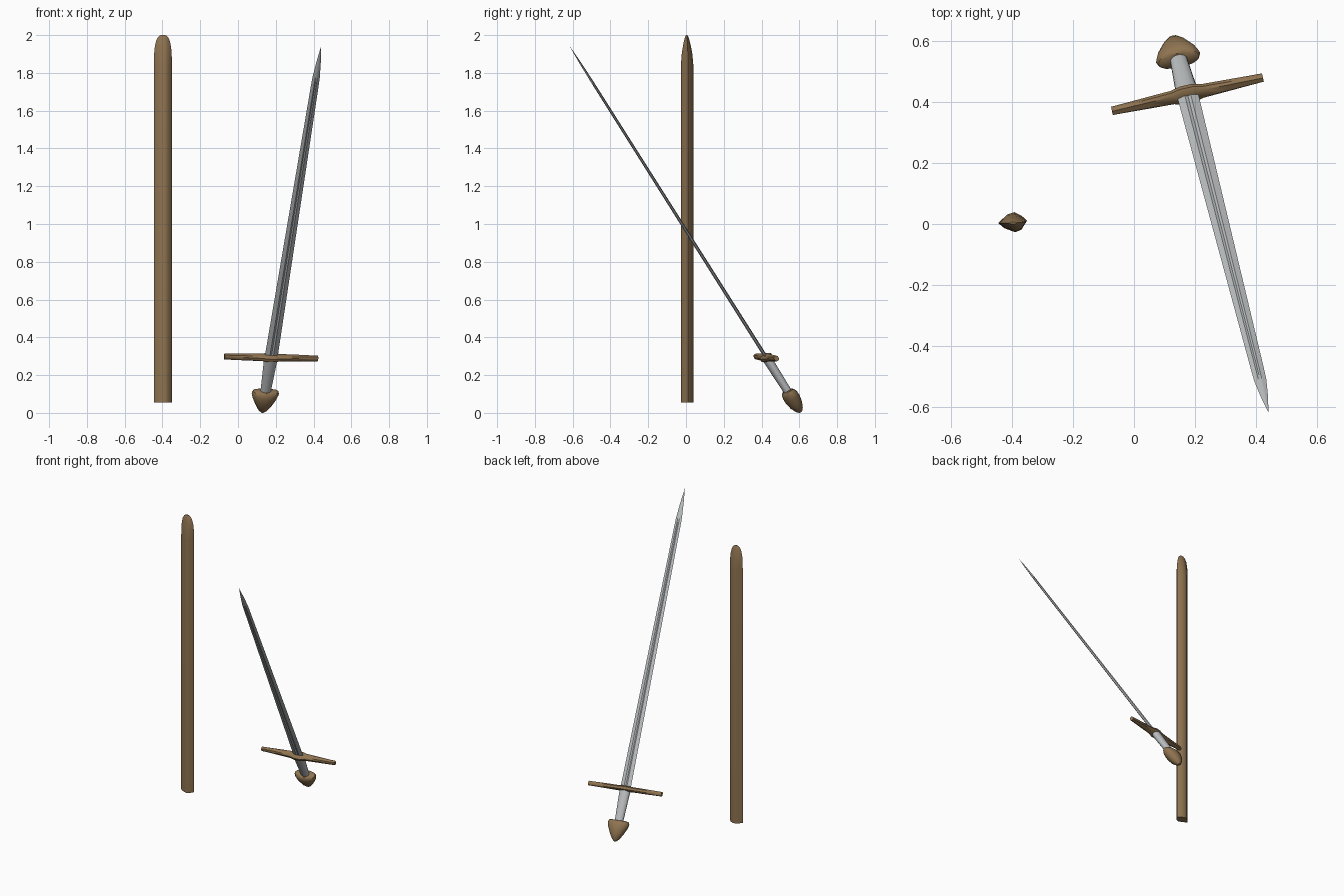
import bpy, bmesh, math
from mathutils import Vector, Matrix

cube = bpy.data.objects.get("Cube")
if cube:
    bpy.data.objects.remove(cube, do_unlink=True)


def material(name, rgb, metallic=0.0):
    m = bpy.data.materials.new(name)
    m.use_nodes = True
    m.diffuse_color = (*rgb, 1)
    m.node_tree.nodes["Principled BSDF"].inputs["Base Color"].default_value = (*rgb, 1)
    return m


brown = material("leather brown", (0.27, 0.17, 0.08))
steel = material("steel grey", (0.5, 0.52, 0.53))


def loft(name, rings, mat, frame, smooth=40):
    """Skin a list of equal-length point rings and cap both ends."""
    bm = bmesh.new()
    loops = [[bm.verts.new(p) for p in ring] for ring in rings]
    n = len(loops[0])
    for a, b in zip(loops, loops[1:]):
        for i in range(n):
            j = (i + 1) % n
            bm.faces.new((a[i], a[j], b[j], b[i]))
    bm.faces.new(loops[0][::-1])
    bm.faces.new(loops[-1])
    bmesh.ops.recalc_face_normals(bm, faces=bm.faces)
    mesh = bpy.data.meshes.new(name)
    bm.to_mesh(mesh)
    bm.free()
    mesh.materials.append(mat)
    obj = bpy.data.objects.new(name, mesh)
    bpy.context.collection.objects.link(obj)
    obj.matrix_world = frame
    bpy.ops.object.select_all(action="DESELECT")
    obj.select_set(True)
    bpy.context.view_layer.objects.active = obj
    bpy.ops.object.shade_smooth_by_angle(angle=math.radians(smooth))
    return obj


def oval(z, hx, hy, n=16):
    return [(hx * math.cos(t), hy * math.sin(t), z)
            for t in (2 * math.pi * i / n for i in range(n))]


# Sword frame: origin at the guard, z towards the tip, x along the guard
guard_centre = Vector((0.175, 0.425, 0.293))
tip = Vector((0.44, -0.615, 1.94))
axis = tip - guard_centre
length = axis.length
zax = axis.normalized()
yax = zax.cross(Vector((0.975, 0.215, -0.02))).normalized()
xax = yax.cross(zax)
sword = Matrix((xax, yax, zax)).transposed().to_4x4()
sword.translation = guard_centre


# Blade with a shallow central groove that fades out before the point
def blade_ring(z, hx, t, groove):
    half = [(hx, 0), (hx * 0.28, t), (0, t * groove), (-hx * 0.28, t)]
    return [(x, y, z) for x, y in half] + [(-x, -y, z) for x, y in half]


loft("blade", [blade_ring(0, 0.035, 0.008, 0.4),
               blade_ring(length * 0.87, 0.021, 0.006, 0.4),
               blade_ring(length * 0.9, 0.020, 0.0055, 1.1),
               blade_ring(length * 0.95, 0.012, 0.004, 1.1),
               blade_ring(length, 0.0005, 0.0005, 1)], steel, sword, 15)

# Grip
loft("grip", [oval(-0.24, 0.027, 0.021), oval(-0.12, 0.032, 0.023),
              oval(0, 0.037, 0.025)], steel, sword)


# Guard: bevelled bar, swollen around the blade
def guard_ring(x, a, b):
    outline = [(1, 0.5), (0.6, 1), (-0.6, 1), (-1, 0.5)]
    outline += [(-y, -z) for y, z in outline]
    return [(x, a * y, b * z) for y, z in outline]


half_guard = [(0.02, 0.030, 0.017), (0.05, 0.022, 0.015),
              (0.13, 0.018, 0.015), (0.21, 0.014, 0.014), (0.253, 0.012, 0.014)]
stations = [(-x, a, b) for x, a, b in reversed(half_guard)] + half_guard
loft("guard", [guard_ring(*s) for s in stations], brown, sword)

# Pommel: broad shoulder narrowing to a blunt nose, corners raised to the grip
pommel = [oval(-0.212, 0.045, 0.026), oval(-0.222, 0.068, 0.036),
          oval(-0.240, 0.074, 0.041), oval(-0.265, 0.065, 0.042),
          oval(-0.300, 0.045, 0.036), oval(-0.330, 0.025, 0.022),
          oval(-0.345, 0.008, 0.008)]
pommel = [[(x, y, z + 2.5 * x * x) for x, y, z in ring] for ring in pommel]
loft("pommel", pommel, brown, sword)

# Scabbard: lens-shaped section with a ridge, closed by a rounded end
section = [(0.047, 0.008), (0.03, 0.023), (0.005, 0.036), (-0.018, 0.028),
           (-0.048, 0), (-0.027, -0.017), (0.008, -0.03), (0.028, -0.022)]
profile = [(0.055, 1, 1), (1.84, 1, 1), (1.90, 0.98, 0.85), (1.94, 0.9, 0.65),
           (1.97, 0.76, 0.45), (1.99, 0.55, 0.27), (2.0, 0.28, 0.12)]
place = Matrix.Translation((-0.397, 0.003, 0))
loft("scabbard", [[(x * sx, y * sy, z) for x, y in section]
                  for z, sx, sy in profile], brown, place, 50)
